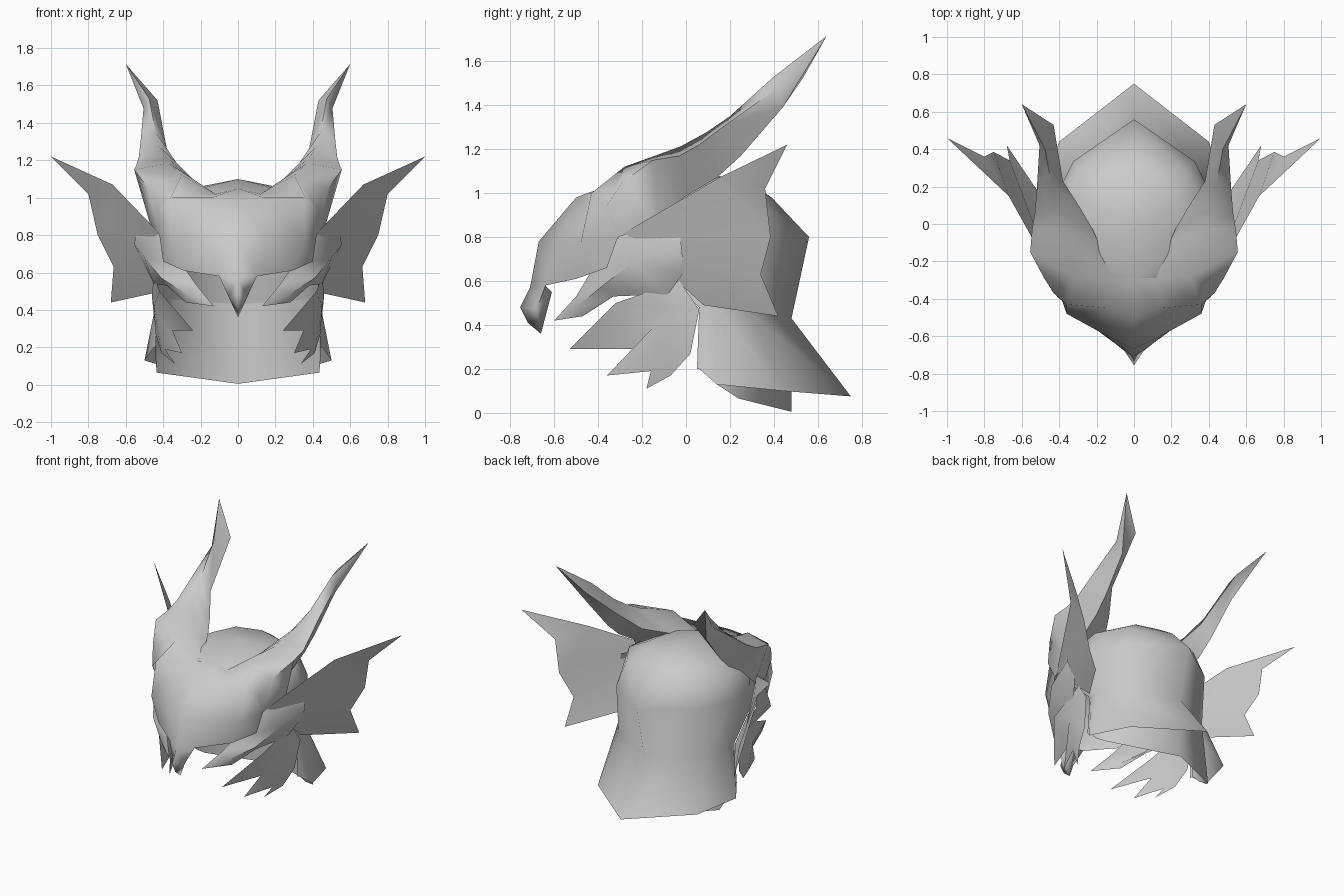
import bpy, bmesh, math

cube = bpy.data.objects.get("Cube")
if cube:
    bpy.data.objects.remove(cube)

grey = bpy.data.materials.new("plain grey")
grey.use_nodes = True
COL = (0.6, 0.6, 0.6, 1)
grey.diffuse_color = COL
grey.node_tree.nodes["Principled BSDF"].inputs["Base Color"].default_value = COL


def finish(name, verts, faces, angle=60):
    """Half-shell on +x, mirrored across x = 0 and smooth shaded."""
    me = bpy.data.meshes.new(name)
    me.from_pydata(verts, [], faces)
    bm = bmesh.new()
    bm.from_mesh(me)
    bmesh.ops.remove_doubles(bm, verts=bm.verts, dist=0.0005)
    bmesh.ops.recalc_face_normals(bm, faces=bm.faces)
    # flip open sheets whose faces mostly look towards the centre line
    out = 0
    for f in bm.faces:
        c = f.calc_center_median()
        out += (f.normal.x * c.x + f.normal.y * c.y) * f.calc_area()
    if out < 0:
        bmesh.ops.reverse_faces(bm, faces=bm.faces)
    bm.to_mesh(me)
    bm.free()
    me.materials.append(grey)
    for p in me.polygons:
        p.use_smooth = True
    me.set_sharp_from_angle(angle=math.radians(angle))
    ob = bpy.data.objects.new(name, me)
    bpy.context.collection.objects.link(ob)
    mod = ob.modifiers.new("mirror", "MIRROR")
    mod.use_clip = True


def grid(rows, closed=False, start=0):
    """Quads between rows of equal length, numbered from start."""
    n = len(rows[0])
    verts = [p for r in rows for p in r]
    faces = []
    for i in range(len(rows) - 1):
        for j in range(n if closed else n - 1):
            k = (j + 1) % n
            quad = (i * n + j, i * n + k, (i + 1) * n + k, (i + 1) * n + j)
            faces.append(tuple(start + q for q in quad))
    return verts, faces


# Skull shell: rings from crown to nape, then flaring into the neck guard
nape = [(.43, .06, .48), (.43, .07, .48), (.43, .14, .48), (.34, .29, .455), (0, .48, .43)]
v, f = grid([
    [(0, -.29, 1.05), (.2, -.15, 1.05), (.25, .1, 1.05), (.17, .22, 1.06), (0, .27, 1.06)],
    [(.15, -.3, 1.0), (.36, -.2, .97), (.4, .08, .97), (.28, .28, .98), (0, .39, .98)],
    [(.42, -.28, .8), (.43, -.12, .82), (.44, .1, .8), (.325, .335, .8), (0, .56, .8)],
    nape,
    [(.44, .05, .2), (.45, .06, .2), (.5, .14, .13), (.4, .44, .1), (0, .75, .075)],
])
v.append((0, 0, 1.10))
f += [(j, j + 1, len(v) - 1) for j in range(4)]
finish("skull_shell", v, f)

# Inner neck lining that hangs just below the flare
v, f = grid([
    nape[1:],
    [(.44, .07, .2), (.44, .14, .13), (.435, .24, .065), (0, .48, .005)],
])
finish("neck_lining", v, f)

# Face mask with hooked beak
v, f = grid([
    [(0, -.29, 1.05), (.12, -.29, 1.02), (.3, -.28, 1.12), (.48, -.29, 1.05)],
    [(0, -.5, .98), (.14, -.45, 1.0), (.36, -.43, 1.0), (.43, -.37, .93)],
    [(0, -.67, .78), (.16, -.59, .78), (.36, -.48, .77), (.42, -.31, .8)],
    [(0, -.71, .57), (.1, -.64, .58), (.29, -.5, .61), (.4, -.36, .66)],
])
n = len(v)
v += [(0, -.755, .48), (.05, -.68, .47), (0, -.72, .41), (0, -.66, .36), (0, -.61, .55)]
f += [(12, 13, n + 1, n), (n, n + 1, n + 2), (n + 2, n + 1, n + 3),
      (13, n + 4, n + 1), (n + 1, n + 4, n + 3), (3, 7, 11)]

# Horns growing out of the mask: inner, top, outer and lower edge, then the tip
hv, hf = grid([
    [(.12, -.29, 1.02), (.3, -.28, 1.12), (.48, -.29, 1.05), (.42, -.31, .8)],
    [(.19, -.1, 1.05), (.37, -.1, 1.185), (.555, -.15, 1.15), (.47, -.12, .86)],
    [(.22, -.03, 1.08), (.38, -.02, 1.215), (.545, -.03, 1.17), (.43, -.01, .98)],
    [(.29, .09, 1.13), (.42, .09, 1.275), (.53, .06, 1.22), (.44, .14, 1.07)],
    [(.38, .23, 1.26), (.44, .2, 1.35), (.52, .18, 1.31), (.45, .25, 1.17)],
    [(.43, .53, 1.52), (.475, .4, 1.53), (.505, .42, 1.48), (.47, .44, 1.39)],
], closed=True, start=len(v))
v += hv
f += hf
tip = len(v)
v.append((.6, .64, 1.715))
f += [(tip - 4 + j, tip - 4 + (j + 1) % 4, tip) for j in range(4)]
finish("horned_mask", v, f, 70)

# Side wings: single sheets with a scalloped rear edge
v = [(.43, -.28, .82), (.67, .15, 1.07), (1.0, .46, 1.22), (.8, .36, 1.02),
     (.75, .385, .8), (.665, .34, .63), (.68, .42, .44), (.45, .08, .49)]
finish("side_wings", v, [(1, 2, 3, 4), (0, 1, 4, 5), (0, 5, 6, 7)])

# Cheek guards tapering to a forward barb
v, f = grid([
    [(.22, -.5, .53), (.29, -.44, .63), (.41, -.29, .82), (.54, -.03, .84)],
    [(.27, -.5, .48), (.41, -.39, .57), (.5, -.25, .68), (.555, -.02, .75)],
    [(.28, -.47, .44), (.38, -.33, .53), (.45, -.08, .54), (.5, -.01, .64)],
])
v.append((.13, -.6, .42))
f += [(0, 4, 12), (4, 8, 12)]
finish("cheek_guards", v, f)

# Jaw frills with three pointed barbs
v = [(.42, -.32, .5), (.24, -.53, .29), (.35, -.24, .29), (.45, -.12, .42),
     (.3, -.36, .17), (.39, -.16, .19), (.335, -.18, .11), (.41, -.07, .17),
     (.44, .02, .27), (.46, .06, .47), (.45, -.03, .6)]
finish("jaw_frills", v, [(0, 1, 2, 3), (3, 2, 4, 5), (3, 5, 6, 7), (3, 7, 8, 9), (0, 3, 9, 10)])
